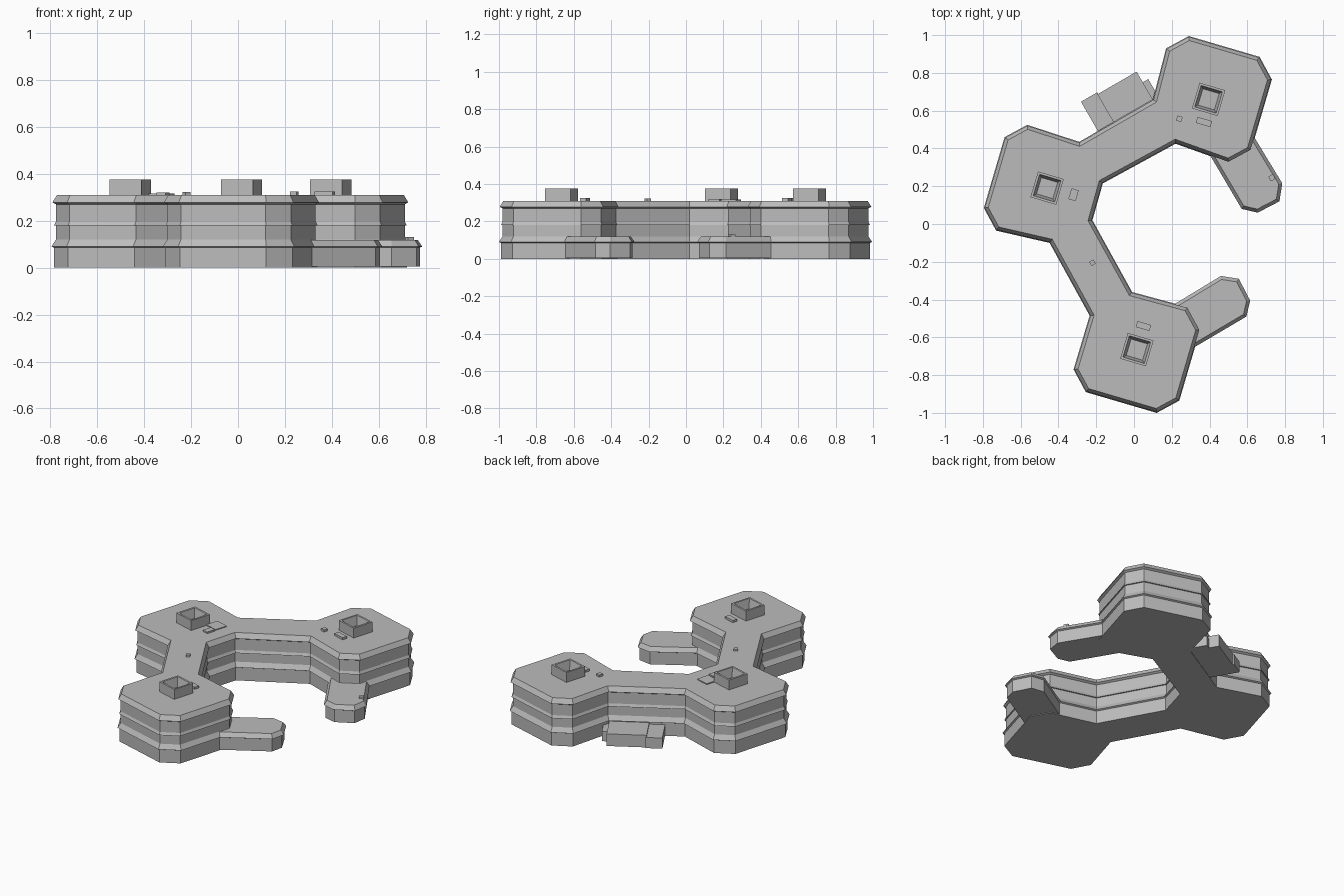
import bpy, bmesh, math
from mathutils import Vector, Matrix

if "Cube" in bpy.data.objects:
    bpy.data.objects.remove(bpy.data.objects["Cube"])

# Single concrete colour
concrete = bpy.data.materials.new("concrete_grey")
concrete.use_nodes = True
concrete.diffuse_color = (0.5, 0.5, 0.5, 1)
concrete.node_tree.nodes["Principled BSDF"].inputs["Base Color"].default_value = (0.5, 0.5, 0.5, 1)


def finish(name, bm):
    bmesh.ops.recalc_face_normals(bm, faces=bm.faces)
    mesh = bpy.data.meshes.new(name)
    bm.to_mesh(mesh)
    bm.free()
    mesh.materials.append(concrete)
    obj = bpy.data.objects.new(name, mesh)
    bpy.context.collection.objects.link(obj)
    return obj


def inset(points, d):
    """Move a clockwise outline inward by d with mitred corners."""
    result = []
    for i, p in enumerate(points):
        a = (p - points[i - 1]).normalized()
        b = (points[(i + 1) % len(points)] - p).normalized()
        na, nb = Vector((a.y, -a.x)), Vector((b.y, -b.x))
        result.append(p + (na + nb) * d / (1 + na.dot(nb)))
    return result


def loft(name, outline, profile):
    """Stack inset copies of an outline; profile holds (height, inset)."""
    bm = bmesh.new()
    rings = [[bm.verts.new((p.x, p.y, z)) for p in inset(outline, d)] for z, d in profile]
    for low, high in zip(rings, rings[1:]):
        for i in range(len(low)):
            bm.faces.new((low[i - 1], low[i], high[i], high[i - 1]))
    bm.faces.new(rings[0])
    bm.faces.new(rings[-1])
    return finish(name, bm)


def box(name, x, y, z, size, angle):
    bm = bmesh.new()
    place = (Matrix.Translation((x, y, z + size[2] / 2))
             @ Matrix.Rotation(math.radians(angle), 4, "Z")
             @ Matrix.Diagonal((*size, 1)))
    bmesh.ops.create_cube(bm, size=1, matrix=place)
    return finish(name, bm)


def quarter(p, turns):
    """Rotate a point clockwise by quarter turns."""
    for _ in range(turns % 4):
        p = Vector((p.y, -p.x))
    return p


ROOF = 0.31
TILT = -16.5
east = Vector((0.395, 0.66))
west = Vector((-0.46, 0.19))
south = Vector((0.015, -0.665))
corner_a, corner_b = Vector((-0.225, 0.27)), Vector((-0.105, 0.335))


def tower_corners(centre, first):
    """Three chamfered corners of a tower, starting at a given side."""
    return [centre + quarter(c, first + k) for k in range(3) for c in (corner_a, corner_b)]


# Main building: three towers joined by two corridors
outline = tower_corners(east, 0)
outline += [Vector(p) for p in ((0.22, 0.425), (-0.165, 0.215), (-0.22, 0.02), (-0.01, -0.36))]
outline += tower_corners(south, 1)
outline += [Vector(p) for p in ((-0.235, -0.485), (-0.447, -0.1))]
outline += tower_corners(west, 3)[:1] + tower_corners(west, 3)[1:4]
outline += [Vector(p) for p in ((-0.29, 0.435), (0.1, 0.66))]
loft("main_building", outline, (
    (0, 0.01), (0.085, 0.01), (0.09, 0), (0.12, 0.018),
    (0.18, 0.018), (0.18, 0.01), (0.197, 0.018),
    (0.27, 0.018), (0.278, 0.004), (ROOF, 0.022)))

# Low wings, the same shape turned a quarter
wing = [Vector(p) for p in ((0.185, -0.107), (0.39, -0.445), (0.375, -0.54),
                            (0.26, -0.6), (0.175, -0.58), (-0.045, -0.207))]
for name, centre, turns in (("east_wing", east, 0), ("south_wing", south, 3)):
    loft(name, [centre + quarter(p, turns) for p in wing],
         ((0.004, 0.01), (0.085, 0.01), (0.09, 0), (0.118, 0.018)))

# Open roof enclosures with sloping inner walls
side = 0.071
for name, centre in (("east", east), ("west", west), ("south", south)):
    turn = Matrix.Rotation(math.radians(TILT), 2)
    square = [centre + turn @ Vector(p) * side for p in ((-1, 1), (1, 1), (1, -1), (-1, -1))]
    loft(name + "_roof_enclosure", square,
         ((ROOF - 0.005, 0), (0.375, 0), (0.375, 0.012), (ROOF + 0.005, 0.026)))

# Small roof hatches
for name, x, y, z, size, angle in (
        ("west_plant_room", -0.325, 0.24, ROOF, (0.09, 0.085, 0.006), TILT),
        ("west_hatch", -0.32, 0.155, ROOF, (0.04, 0.06, 0.01), TILT),
        ("east_hatch", 0.37, 0.54, ROOF, (0.08, 0.033, 0.014), TILT),
        ("east_vent", 0.24, 0.557, ROOF, (0.028, 0.028, 0.014), TILT),
        ("south_hatch", 0.05, -0.54, ROOF, (0.075, 0.033, 0.014), TILT),
        ("corridor_vent", -0.22, -0.205, ROOF, (0.025, 0.025, 0.012), 30),
        ("wing_vent", 0.73, 0.245, 0.118, (0.028, 0.028, 0.012), 30)):
    box(name, x, y, z, size, angle)

# Rear annex: main block, end block and side step
for name, x, y, size in (
        ("annex_main", -0.04, 0.66, (0.24, 0.2, 0.08)),
        ("annex_end", -0.19, 0.59, (0.1, 0.19, 0.07)),
        ("annex_step", 0.045, 0.68, (0.14, 0.12, 0.065))):
    box(name, x, y, 0.003, size, 30)
